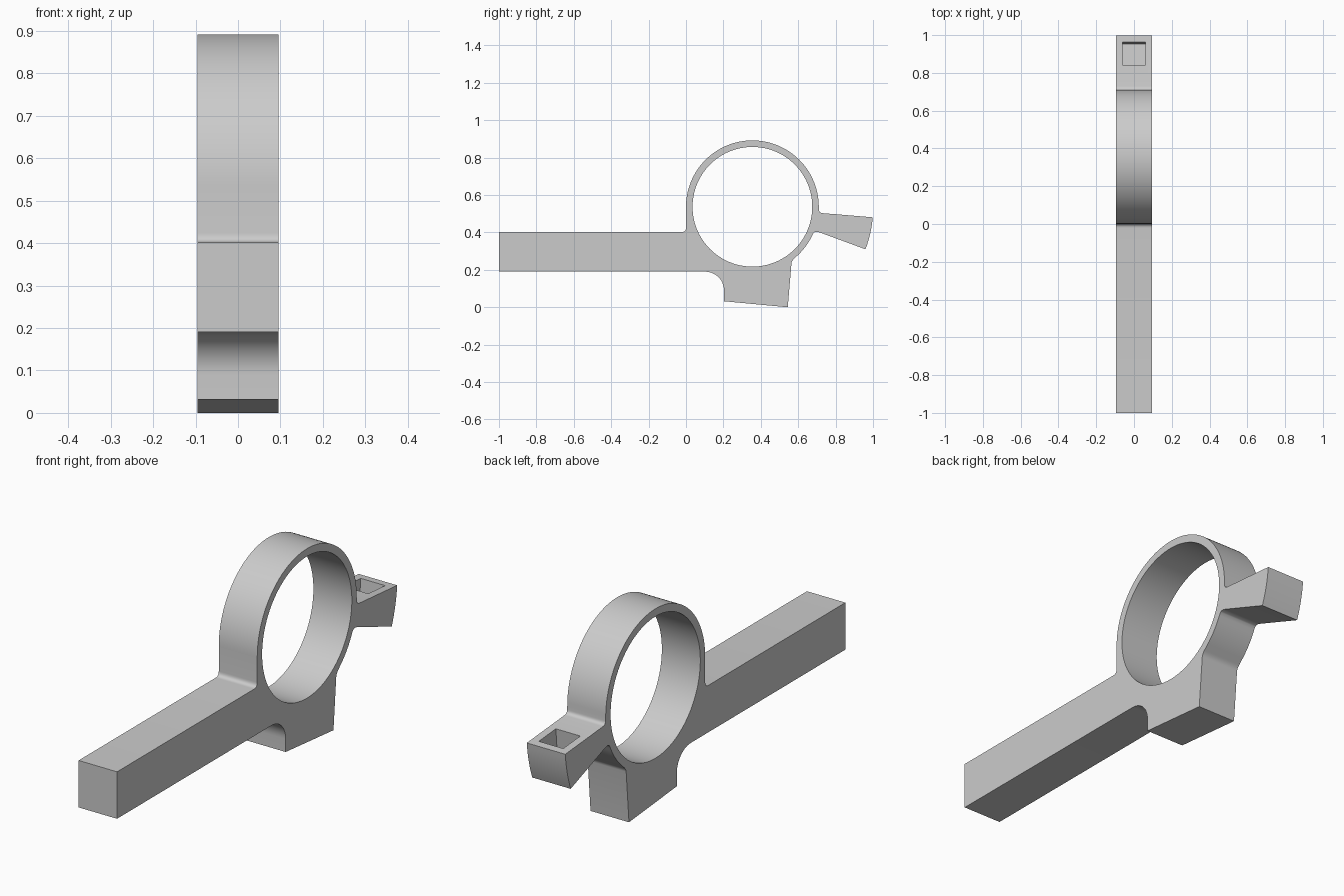
import bpy, bmesh
from math import sin, cos, radians
from mathutils import Matrix, Vector

if "Cube" in bpy.data.objects:
    bpy.data.objects.remove(bpy.data.objects["Cube"])

HALF = 0.096                 # half thickness along x
CY, CZ = 0.355, 0.537        # ring centre
R_OUT, R_IN, R_TAB = 0.355, 0.32, 0.646

grey = bpy.data.materials.new("plain grey")
grey.use_nodes = True
grey.diffuse_color = (0.6, 0.6, 0.6, 1)
grey.node_tree.nodes["Principled BSDF"].inputs["Base Color"].default_value = (0.6, 0.6, 0.6, 1)


def arc(cy, cz, r, start, end, n):
    """Points on an arc in the y-z plane, angles in degrees."""
    angles = [radians(start + (end - start) * i / n) for i in range(n + 1)]
    return [(cy + r * cos(a), cz + r * sin(a)) for a in angles]


def blend(a, b, c, n=6):
    """Rounded corner from a to c, pulled towards corner b."""
    a, b, c = Vector(a), Vector(b), Vector(c)
    ts = [i / n for i in range(n + 1)]
    return [tuple(a * (1 - t) ** 2 + b * 2 * t * (1 - t) + c * t * t) for t in ts]


def mesh_object(name, bm):
    bmesh.ops.recalc_face_normals(bm, faces=bm.faces)
    me = bpy.data.meshes.new(name)
    bm.to_mesh(me)
    bm.free()
    me.materials.append(grey)
    ob = bpy.data.objects.new(name, me)
    bpy.context.collection.objects.link(ob)
    return ob


def prism(name, outline, half):
    """Extrude a y-z outline symmetrically along x."""
    bm = bmesh.new()
    face = bm.faces.new([bm.verts.new((-half, y, z)) for y, z in outline])
    ext = bmesh.ops.extrude_face_region(bm, geom=[face])
    verts = [v for v in ext["geom"] if isinstance(v, bmesh.types.BMVert)]
    bmesh.ops.translate(bm, verts=verts, vec=(2 * half, 0, 0))
    return mesh_object(name, bm)


# Outline: bar, ring, tab and foot
outline = [(-1, 0.19), (-1, 0.402)]
outline += blend((-0.022, 0.402), (0, 0.402), (0, 0.424))
outline += arc(CY, CZ, R_OUT, 180, 0, 64)
outline += blend((0.711, 0.522), (0.711, 0.505), (0.73, 0.503))
outline += arc(CY, CZ, R_TAB, -5, -20.6, 8)
outline += blend((0.712, 0.401), (0.695, 0.407), (0.684, 0.399))
outline += arc(CY, CZ, R_OUT, -25, -49, 10)
outline += blend((0.583, 0.264), (0.566, 0.25), (0.564, 0.235))
outline += [(0.544, 0.0), (0.203, 0.032)]
outline += arc(0.103, 0.09, 0.1, 0, 90, 14)
bracket = prism("ring_bracket", outline, HALF)

# Ring bore cutter
bore = prism("bore_cutter", arc(CY, CZ, R_IN, 0, 360, 96)[:-1], HALF * 2)

# Square blind pocket cutter, square to the sloping tab top
bm = bmesh.new()
bmesh.ops.create_cube(bm, size=1, matrix=Matrix.Translation((0, 0.902, 0.488))
                      @ Matrix.Rotation(radians(-5), 4, "X")
                      @ Matrix.Diagonal((0.122, 0.122, 0.2, 1)))
pocket = mesh_object("pocket_cutter", bm)

# Cut and tidy up
bpy.context.view_layer.objects.active = bracket
for cutter in (bore, pocket):
    cutter.hide_render = True
    mod = bracket.modifiers.new("cut", "BOOLEAN")
    mod.operation, mod.solver, mod.object = "DIFFERENCE", "EXACT", cutter
    bpy.ops.object.modifier_apply(modifier=mod.name)
    bpy.data.objects.remove(cutter)

bpy.ops.object.select_all(action="DESELECT")
bracket.select_set(True)
bpy.ops.object.shade_smooth_by_angle(angle=radians(30))
